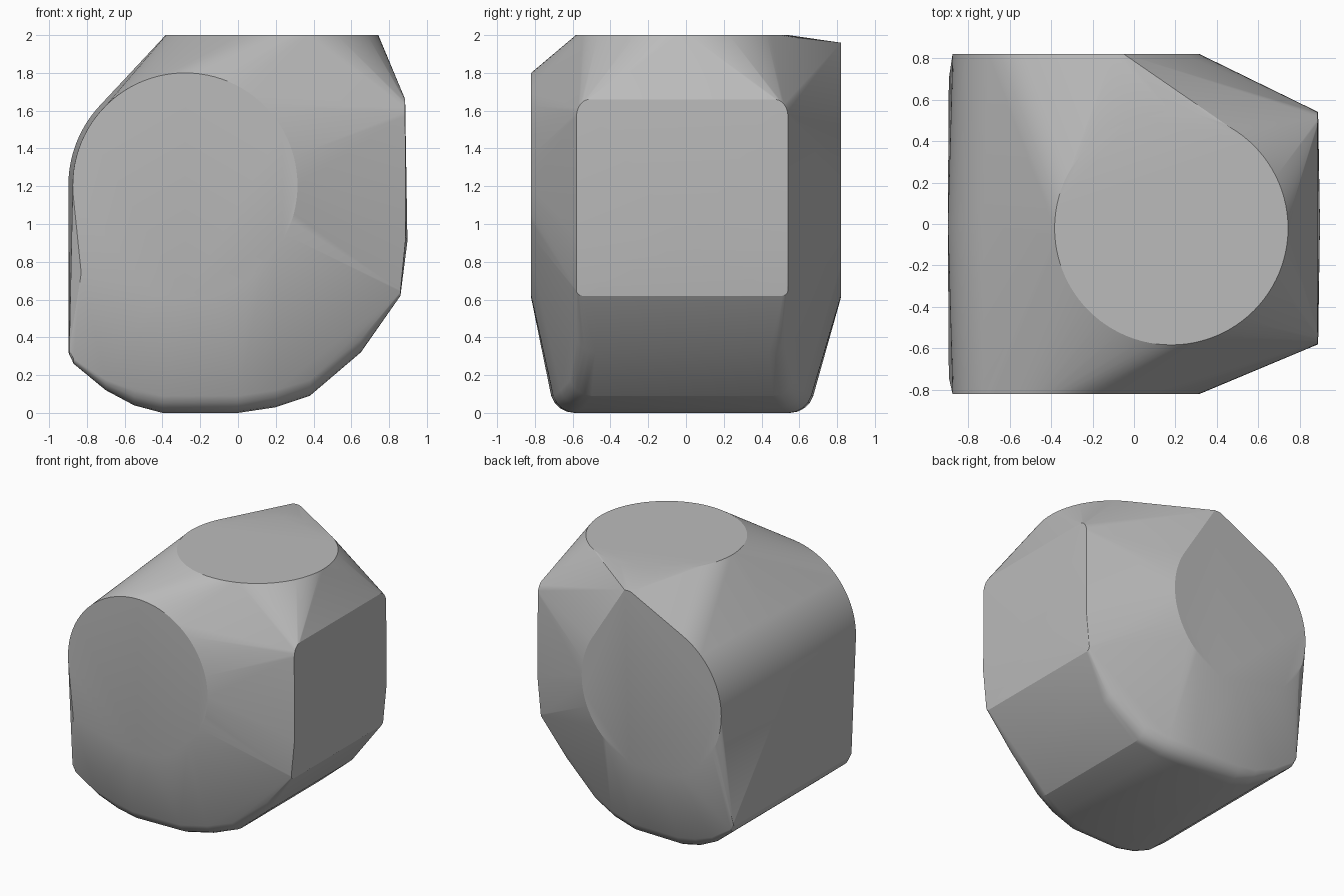
import bpy, bmesh, math

cube = bpy.data.objects.get("Cube")
if cube:
    bpy.data.objects.remove(cube, do_unlink=True)

SHIFT = -0.02  # the top, right plate and base sit slightly forward
points = []


def disc(make, radius, start=0, end=360, steps=96):
    """Add an arc of points; make turns two offsets into a position."""
    for i in range(steps + 1):
        a = math.radians(start + (end - start) * i / steps)
        points.append(make(radius * math.cos(a), radius * math.sin(a)))


def pair(x, half, z):
    """Add a front and back point mirrored about the shifted centre."""
    points.extend([(x, SHIFT - half, z), (x, SHIFT + half, z)])


# flat round facets: top, front, back
disc(lambda u, v: (0.18 + u, SHIFT + v, 2.0), 0.563)
disc(lambda u, v: (-0.28 + u, -0.82, 1.205 + v), 0.595)
disc(lambda u, v: (-0.28 + u, 0.82, 1.205 + v), 0.595)
points.append((-0.83, -0.82, 0.74))
points.extend([(-0.05, 0.82, 1.96), (-0.1, 0.82, 1.96)])

# slight swell of the curved left-hand wall
disc(lambda u, v: (-0.28 + u, 0, 1.205 + v), 0.618, 110, 180, 32)
points.append((-0.898, 0, 0.32))

# tall plate with rounded upper corners and a faint bulge
for i in range(7):
    a = math.radians(90 * i / 6)
    pair(0.885, 0.49 + 0.07 * math.cos(a), 1.57 + 0.09 * math.sin(a))
pair(0.888, 0.56, 0.93)
points.append((0.897, 0, 0.91))

# base ridge: x, height, half width, corner radius
ridge = [(0.86, 0.62, 0.56, 0.03), (0.65, 0.32, 0.56, 0.1),
         (0.38, 0.09, 0.6, 0.12), (0.2, 0.03, 0.65, 0.13),
         (0, 0, 0.69, 0.13), (-0.4, 0, 0.7, 0.13),
         (-0.55, 0.04, 0.7, 0.11), (-0.7, 0.12, 0.71, 0.08),
         (-0.87, 0.26, 0.72, 0.04), (-0.893, 0.31, 0.72, 0.03)]
for x, z, half, r in ridge:
    for i in range(6):
        a = math.radians(90 * i / 5)
        pair(x, half - r + r * math.cos(a), z + r - r * math.sin(a))

# wrap all facets in one convex solid
bm = bmesh.new()
for p in points:
    bm.verts.new(p)
bmesh.ops.remove_doubles(bm, verts=bm.verts, dist=0.001)
result = bmesh.ops.convex_hull(bm, input=bm.verts)
spare = {v for v in result["geom_interior"] + result["geom_unused"]
         if isinstance(v, bmesh.types.BMVert)}
bmesh.ops.delete(bm, geom=list(spare), context="VERTS")
bmesh.ops.dissolve_limit(bm, angle_limit=math.radians(0.3),
                         verts=bm.verts, edges=bm.edges)
bmesh.ops.recalc_face_normals(bm, faces=bm.faces)
mesh = bpy.data.meshes.new("faceted_stone")
bm.to_mesh(mesh)
bm.free()

stone = bpy.data.objects.new("faceted_stone", mesh)
bpy.context.collection.objects.link(stone)

grey = bpy.data.materials.new("stone grey")
grey.use_nodes = True
colour = (0.5, 0.5, 0.5, 1)
grey.diffuse_color = colour
grey.node_tree.nodes["Principled BSDF"].inputs["Base Color"].default_value = colour
mesh.materials.append(grey)

bpy.ops.object.select_all(action="DESELECT")
stone.select_set(True)
bpy.context.view_layer.objects.active = stone
bpy.ops.object.shade_smooth_by_angle(angle=math.radians(20))
